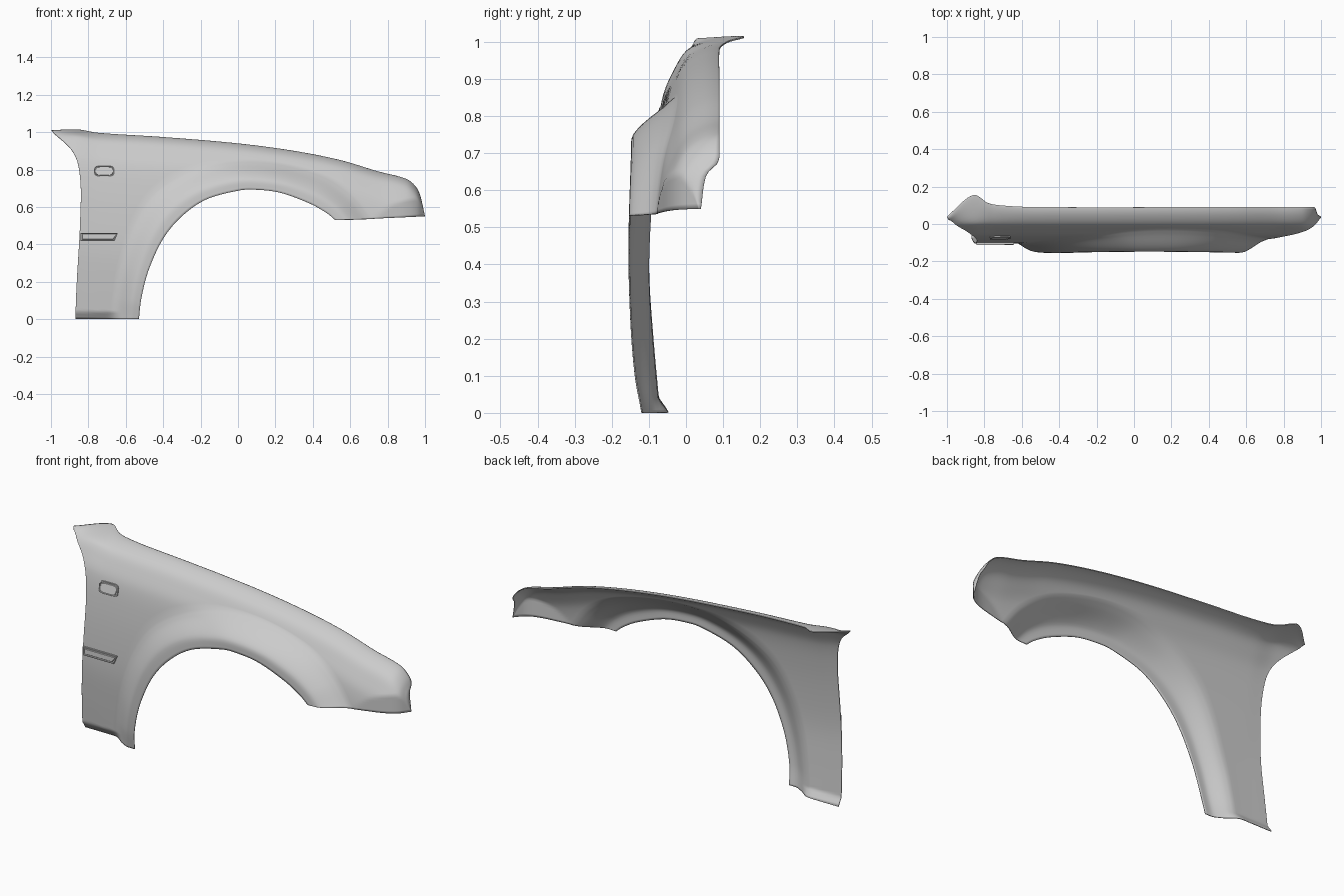
import bpy, bmesh, math

cube = bpy.data.objects.get("Cube")
if cube:
    bpy.data.objects.remove(cube, do_unlink=True)


def material(name, rgb):
    m = bpy.data.materials.new(name)
    m.use_nodes = True
    m.diffuse_color = (*rgb, 1)
    m.node_tree.nodes["Principled BSDF"].inputs["Base Color"].default_value = (*rgb, 1)
    return m


GREY = material("primer grey", (0.6, 0.6, 0.6))


def smooth(keys, t):
    """Cubic interpolation through sorted (position, value) keys."""
    t = min(max(t, keys[0][0]), keys[-1][0])
    i = 0
    while i < len(keys) - 2 and t > keys[i + 1][0]:
        i += 1

    def slope(k):
        a, b = keys[max(k - 1, 0)], keys[min(k + 1, len(keys) - 1)]
        return (b[1] - a[1]) / (b[0] - a[0])
    (a, p), (b, q) = keys[i], keys[i + 1]
    h, s = b - a, (t - a) / (b - a)
    return ((2*s**3 - 3*s**2 + 1) * p + (s**3 - 2*s**2 + s) * h * slope(i)
            + (3*s**2 - 2*s**3) * q + (s**3 - s**2) * h * slope(i + 1))


def along(points, t):
    """Point at fraction t of a planar curve through the given points."""
    n = len(points) - 1
    return [smooth([(i / n, p[k]) for i, p in enumerate(points)], t) for k in (0, 1)]


# Side outlines (x, z): wheel arch, outer limit of the flare, rear and upper edges
ARCH = [(-.53, 0), (-.515, .12), (-.475, .27), (-.4, .43), (-.3, .55), (-.17, .64), (0, .687),
        (.1, .692), (.23, .675), (.38, .62), (.47, .57), (.52, .53)]
FLARE = [(-.67, 0), (-.66, .12), (-.63, .29), (-.56, .5), (-.46, .66), (-.3, .77), (-.1, .838),
         (.1, .85), (.3, .82), (.48, .76), (.62, .66), (.72, .537)]
REAR = [(-.87, 0), (-.862, .2), (-.845, .5), (-.843, .74), (-.88, .89), (-1, 1.01)]
TOP = [(-1, 1.01), (-.86, 1.015), (-.75, .997), (-.4, .974), (0, .94), (.3, .9), (.55, .85),
       (.75, .79), (.9, .73 + .02), (.95, .71), (.975, .66), (1, .55)]
TOP_X = [-1, -.93, -.86, -.78, -.68, -.4, -.1, .2, .45, .66, .8, .9, .955, .98, 1]
# Cross-section by root of depth below the upper edge, then plan limits
SECTION = [(0, .09), (.1, .045), (.2, 0), (.3, -.032), (.4, -.062), (.55, -.085),
           (.7, -.1), (.8, -.103), (.9, -.092), (1, -.075)]
EDGE_Y = [(-1, .04), (-.86, .155), (-.78, .112), (-.68, .097), (-.5, .09), (.95, .09),
          (.97, .085), (.98, .055), (1, .04)]
NOSE_Y = [(.5, -.11), (.7, -.085), (.8, -.067), (.9, -.043), (.96, -.012), (1, .035)]
RIM_Y = [(0, -.12), (.1, -.138), (.25, -.15), (.45, -.155), (.7, -.148)]
SWELL = [(0, 1), (.3, .98), (.45, .8), (.8, .2), (1, 0)]


def body_y(x, z):
    depth = max(smooth(TOP, x) - z, 0)
    y = smooth(SECTION, math.sqrt(depth))
    y += (smooth(EDGE_Y, x) - .09) * max(0, 1 - depth / .04) ** 2
    if x > .5:
        y = max(y, smooth(NOSE_Y, x))
    if z < .04 and x < -.63:                       # tucked sill edge
        y += .025 * (1 - z / .04) * min(1, (-.63 - x) / .06)
    return y


def outer(u):
    corner = .45
    if u <= corner:
        return along(REAR, u / corner)
    n = len(TOP_X) - 1
    x = smooth([(i / n, v) for i, v in enumerate(TOP_X)], (u - corner) / (1 - corner))
    return x, smooth(TOP, x)


def finish(bm, name, angle=40):
    mesh = bpy.data.meshes.new(name)
    bm.to_mesh(mesh)
    bm.free()
    ob = bpy.data.objects.new(name, mesh)
    bpy.context.collection.objects.link(ob)
    mesh.materials.append(GREY)
    bpy.ops.object.select_all(action='DESELECT')
    ob.select_set(True)
    bpy.context.view_layer.objects.active = ob
    bpy.ops.object.shade_smooth_by_angle(angle=math.radians(angle))
    return ob


# Fender panel: spokes run from the arch, over the flare, to the outer edge
COLS, FLARE_ROWS, BODY_ROWS = 160, 14, 26
bm = bmesh.new()
spokes = []
for i in range(COLS + 1):
    u = i / COLS
    a, b, o = along(ARCH, u), along(FLARE, u), outer(u)
    spoke = []
    for j in range(FLARE_ROWS + BODY_ROWS + 1):
        if j <= FLARE_ROWS:
            s = j / FLARE_ROWS
            start, end, w = a, b, smooth(SWELL, s)
        else:
            s = 1 - (1 - (j - FLARE_ROWS) / BODY_ROWS) ** 2
            start, end, w = b, o, 0
        x, z = (p + (q - p) * s for p, q in zip(start, end))
        y = body_y(x, z) * (1 - w) + smooth(RIM_Y, z) * w
        spoke.append(bm.verts.new((x, y, z)))
    spokes.append(spoke)
for p, q in zip(spokes, spokes[1:]):
    for j in range(len(p) - 1):
        bm.faces.new((p[j], p[j + 1], q[j + 1], q[j]))
bmesh.ops.recalc_face_normals(bm, faces=bm.faces)
if sum(f.normal.y for f in bm.faces) > 0:
    bmesh.ops.reverse_faces(bm, faces=bm.faces)
panel = finish(bm, "fender_panel", 50)
sheet = panel.modifiers.new("sheet thickness", 'SOLIDIFY')
sheet.thickness = .004
sheet.offset = -1


def raised_plate(name, outline, height, inset):
    """Chamfered plate that follows the panel surface."""
    cx = sum(p[0] for p in outline) / len(outline)
    cz = sum(p[1] for p in outline) / len(outline)
    bm = bmesh.new()
    rings = []
    for grow, lift in ((0, -.003), (0, height), (inset, height), (inset * 1.4, height * .4),
                       (inset * 2, height * .4), (inset * 2.4, height)):
        rings.append([bm.verts.new((x - math.copysign(grow, x - cx), body_y(x, z) - lift,
                                    z - math.copysign(grow, z - cz))) for x, z in outline])
    for p, q in zip(rings, rings[1:]):
        for k in range(len(p)):
            n = (k + 1) % len(p)
            bm.faces.new((p[k], p[n], q[n], q[k]))
    bm.faces.new(rings[-1])
    bmesh.ops.recalc_face_normals(bm, faces=bm.faces)
    return finish(bm, name, 30)


# Side repeater lamp with rounded corners
lamp = []
for k in range(20):
    ang = 2 * math.pi * (k + .5) / 20
    c, s = math.cos(ang), math.sin(ang)
    lamp.append((-.715 + math.copysign(abs(c) ** .4, c) * .056,
                 .792 + math.copysign(abs(s) ** .4, s) * .031))
raised_plate("side_lamp", lamp, .006, .004)

# Side moulding with a slanted front end
raised_plate("side_moulding", [(-.842, .418), (-.66, .418), (-.642, .462), (-.842, .462)], .009, .004)
